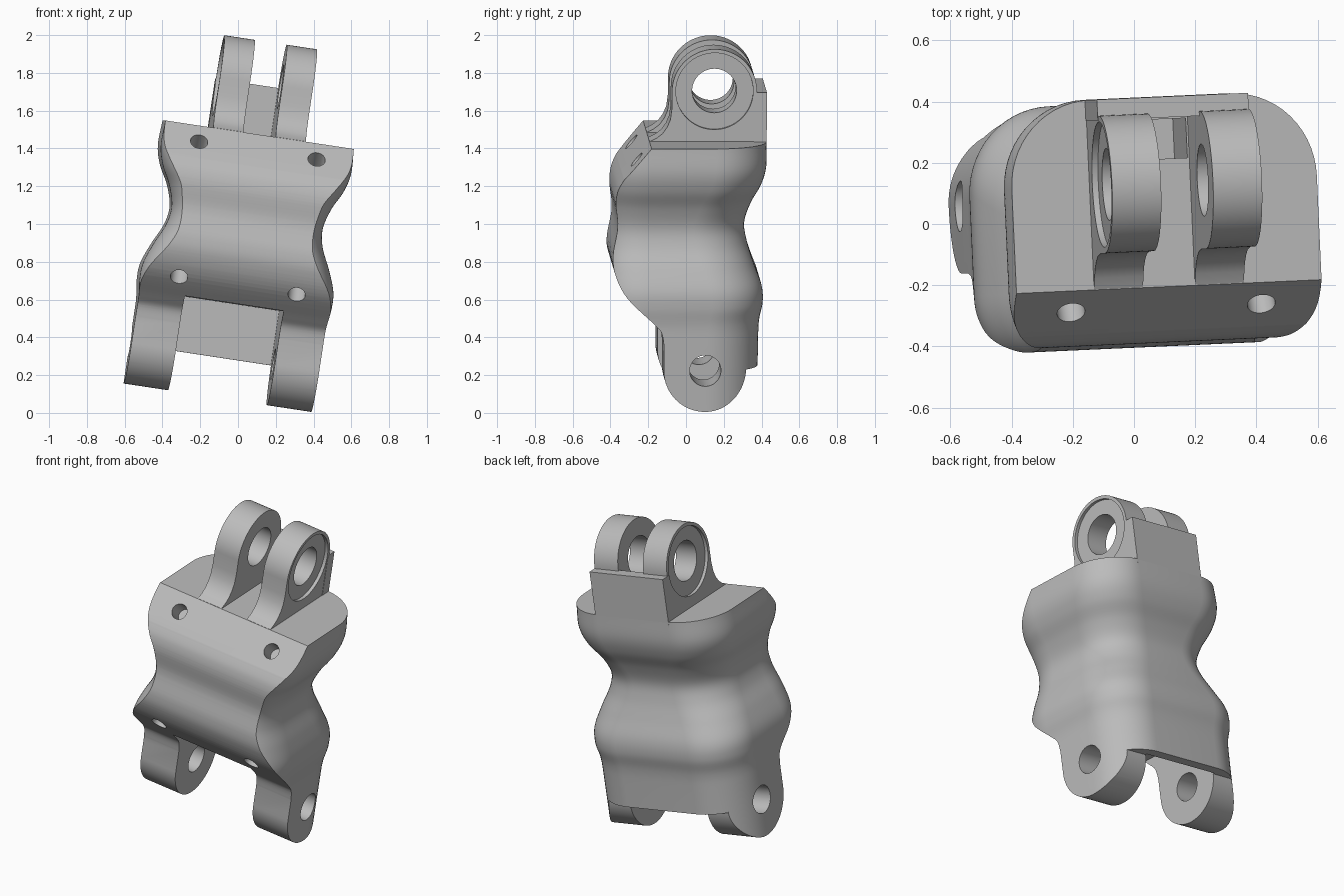
import bpy, bmesh, math
from mathutils import Matrix, Vector

cube = bpy.data.objects.get("Cube")
if cube:
    bpy.data.objects.remove(cube, do_unlink=True)

grey = bpy.data.materials.new("plain grey")
grey.use_nodes = True
grey.diffuse_color = (0.5, 0.5, 0.5, 1)
grey.node_tree.nodes["Principled BSDF"].inputs["Base Color"].default_value = (0.5, 0.5, 0.5, 1)

# Whole joint leans to one side and is turned slightly
POSE = (Matrix.Translation((0.033, 0, 0.995))
        @ Matrix.Rotation(math.radians(2.6), 4, 'Z')
        @ Matrix.Rotation(math.radians(8.6), 4, 'Y'))


def make(name, bm):
    bmesh.ops.recalc_face_normals(bm, faces=bm.faces)
    mesh = bpy.data.meshes.new(name)
    bm.to_mesh(mesh)
    bm.free()
    mesh.materials.append(grey)
    ob = bpy.data.objects.new(name, mesh)
    bpy.context.collection.objects.link(ob)
    return ob


def box(name, lo, hi):
    bm = bmesh.new()
    bmesh.ops.create_cube(bm, size=1)
    for v in bm.verts:
        v.co = [l + (c + 0.5) * (h - l) for c, l, h in zip(v.co, lo, hi)]
    return make(name, bm)


def cylinder(name, centre, direction, radius, depth):
    bm = bmesh.new()
    turn = Vector(direction).to_track_quat('Z', 'Y').to_matrix().to_4x4()
    bmesh.ops.create_cone(bm, cap_ends=True, segments=64, radius1=radius, radius2=radius,
                          depth=depth, matrix=Matrix.Translation(centre) @ turn)
    return make(name, bm)


def extrude_profile(name, points, x0, x1):
    bm = bmesh.new()
    face = bm.faces.new([bm.verts.new((x0, y, z)) for y, z in points])
    moved = bmesh.ops.extrude_face_region(bm, geom=[face])["geom"]
    bmesh.ops.translate(bm, vec=(x1 - x0, 0, 0),
                        verts=[g for g in moved if isinstance(g, bmesh.types.BMVert)])
    return make(name, bm)


def boolean(ob, cutter, operation='DIFFERENCE'):
    mod = ob.modifiers.new("cut", 'BOOLEAN')
    mod.operation, mod.solver, mod.object = operation, 'EXACT', cutter
    bpy.context.view_layer.objects.active = ob
    bpy.ops.object.modifier_apply(modifier=mod.name)
    bpy.data.objects.remove(cutter, do_unlink=True)


def arc(cy, cz, r, start, end, steps=40):
    angles = [math.radians(start + (end - start) * i / steps) for i in range(steps + 1)]
    return [(cy + r * math.cos(t), cz + r * math.sin(t)) for t in angles]


def smooth_path(pts, steps=6):
    """Catmull-Rom curve through the points."""
    pts = [Vector(p) for p in pts]
    out = []
    for i in range(len(pts) - 1):
        a, b, c, d = pts[max(i - 1, 0)], pts[i], pts[i + 1], pts[min(i + 2, len(pts) - 1)]
        for s in range(steps):
            t = s / steps
            out.append(0.5 * (2 * b + (c - a) * t + (2 * a - 5 * b + 4 * c - d) * t * t
                              + (3 * b - a - 3 * c + d) * t ** 3))
    return out + [pts[-1]]


# Waisted body: rounded sections given by height, half width and back depth
sections = smooth_path([
    (0.6, 0.50, 0.41), (0.48, 0.505, 0.413), (0.35, 0.51, 0.412), (0.25, 0.485, 0.385),
    (0.15, 0.435, 0.335), (0.04, 0.405, 0.302), (-0.06, 0.42, 0.315), (-0.17, 0.47, 0.35),
    (-0.28, 0.51, 0.39), (-0.37, 0.515, 0.398), (-0.47, 0.504, 0.38), (-0.6, 0.503, 0.375),
    (-1.0, 0.503, 0.372)])
FRONT = -0.43


def section_ring(half, back):
    ring = []
    corners = [(1, back, 0.27, 0.28, 0), (-1, back, 0.27, 0.28, 90),
               (-1, FRONT, 0.14, 0.22, 180), (1, FRONT, 0.14, 0.22, 270)]
    for side, edge, rx, ry, start in corners:
        cx = side * (half - rx)
        cy = edge - ry if edge > 0 else edge + ry
        for i in range(15):
            t = math.radians(start + i * 90 / 14)
            ring.append((cx + rx * math.cos(t), cy + ry * math.sin(t)))
    return ring


bm = bmesh.new()
rings = [[bm.verts.new((x, y, z)) for x, y in section_ring(half, back)]
         for z, half, back in sections]
for upper, lower in zip(rings, rings[1:]):
    for i in range(len(upper)):
        j = (i + 1) % len(upper)
        bm.faces.new((upper[i], upper[j], lower[j], lower[i]))
bm.faces.new(rings[0])
bm.faces.new(rings[-1])
body = make("body", bm)

# Side outline: sloped top front, belly, lower hinge rounding and back skirt
HINGE = (0.085, -0.705)
front_curve = smooth_path([
    (-0.35, 0.312), (-0.38, 0.25), (-0.39, 0.17), (-0.378, 0.04), (-0.402, -0.11),
    (-0.39, -0.21), (-0.33, -0.32), (-0.2, -0.445), (-0.15, -0.5), (-0.135, -0.57)])
outline = ([(0.6, 0.483), (-0.208, 0.483)] + [tuple(p) for p in front_curve]
           + arc(*HINGE, 0.22, 180, 360) + [(0.305, -0.712), (0.6, -0.712)])
boolean(body, extrude_profile("outline_cutter", outline, -0.8, 0.8), 'INTERSECT')

# Gap between the lower lugs, hinge pin hole, cable pocket
boolean(body, box("gap_cutter", (-0.265, -0.7, -1.2), (0.265, 0.315, -0.42)))
boolean(body, cylinder("pin_cutter", (0, *HINGE), (1, 0, 0), 0.083, 2))
boolean(body, box("pocket_cutter", (-0.08, 0.21, 0.2), (0.08, 0.34, 0.7)))

# Four blind screw holes in the front
for side in (-1, 1):
    for y, z, ny, nz in ((-0.285, 0.404, -0.77, 0.64), (-0.325, -0.327, -0.68, -0.73)):
        boolean(body, cylinder("screw_cutter", (side * 0.315, y, z), (0, ny, nz), 0.046, 0.24))

# Upper lugs with flared foot, bore and shallow outer recess
EYE = (0.135, 0.753)
foot = [(-0.09, 0.66), (-0.098, 0.6), (-0.115, 0.56), (-0.14, 0.525), (-0.17, 0.502),
        (-0.206, 0.484), (-0.206, 0.45), (0.36, 0.45)]
parts = [body]
for side, label in ((-1, "right"), (1, "left")):
    lug = extrude_profile("upper_lug_" + label, arc(*EYE, 0.225, 0, 180) + foot,
                          side * 0.086, side * 0.248)
    boolean(lug, cylinder("bore_cutter", (0, *EYE), (1, 0, 0), 0.118, 2))
    boolean(lug, cylinder("recess_cutter", (side * 0.278, *EYE), (1, 0, 0), 0.205, 0.1))
    parts.append(lug)

# Stop plate behind the upper lugs
parts.append(box("back_plate", (-0.25, 0.345, 0.44), (0.25, 0.413, 0.746)))

bpy.ops.object.select_all(action='DESELECT')
for ob in parts:
    ob.matrix_world = POSE
    ob.select_set(True)
bpy.context.view_layer.objects.active = body
bpy.ops.object.shade_smooth_by_angle(angle=math.radians(30))
